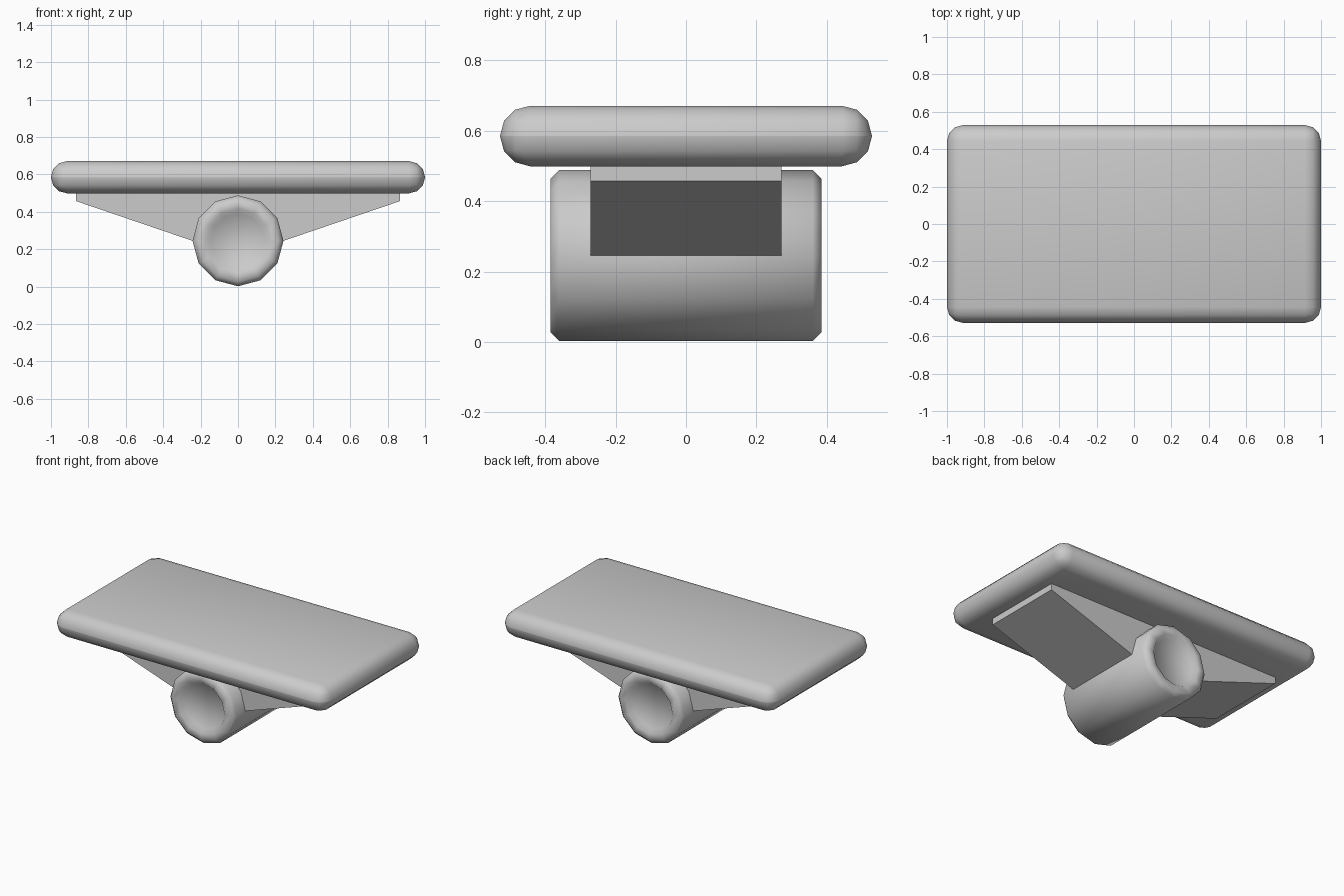
import bpy, bmesh, math

if "Cube" in bpy.data.objects:
    bpy.data.objects.remove(bpy.data.objects["Cube"])

def finish(name, bm, smooth=None):
    bmesh.ops.recalc_face_normals(bm, faces=bm.faces)
    mesh = bpy.data.meshes.new(name)
    bm.to_mesh(mesh)
    bm.free()
    ob = bpy.data.objects.new(name, mesh)
    bpy.context.collection.objects.link(ob)
    if smooth:
        bpy.ops.object.select_all(action='DESELECT')
        ob.select_set(True)
        bpy.context.view_layer.objects.active = ob
        bpy.ops.object.shade_smooth_by_angle(angle=math.radians(smooth))
    return ob

# Top plate: box with fully rounded rim
bm = bmesh.new()
bmesh.ops.create_cube(bm, size=1)
for v in bm.verts:
    v.co.x *= 2
    v.co.y *= 1.057
    v.co.z = v.co.z * 0.172 + 0.585
bmesh.ops.bevel(bm, geom=bm.edges[:], offset=0.0855, segments=3,
                profile=0.5, affect='EDGES')
finish("top_plate", bm, 50)

# Roller: 12-sided drum with a rounded lip and recessed disc at each end
SIDES, CENTRE_Z = 12, 0.245
end = [(0.147, 0.36), (0.172, 0.385), (0.218, 0.385), (0.243, 0.36)]
profile = [(r, -y) for r, y in end] + [(r, y) for r, y in reversed(end)]
bm = bmesh.new()
rings = []
for r, y in profile:
    rings.append([bm.verts.new((r * math.cos(2 * math.pi * i / SIDES), y,
                                CENTRE_Z + r * math.sin(2 * math.pi * i / SIDES)))
                  for i in range(SIDES)])
for a, b in zip(rings, rings[1:]):
    for i in range(SIDES):
        j = (i + 1) % SIDES
        bm.faces.new((a[i], a[j], b[j], b[i]))
bm.faces.new(rings[0])
bm.faces.new(rings[-1])
finish("roller", bm, 50)

# Bracket: tapered wedge joining the roller to the plate
half = [(0.865, 0.50), (0.865, 0.457), (0.243, 0.245)]
outline = half + [(-x, z) for x, z in reversed(half)]
bm = bmesh.new()
face = bm.faces.new([bm.verts.new((x, -0.271, z)) for x, z in outline])
ext = bmesh.ops.extrude_face_region(bm, geom=[face])
for v in ext["geom"]:
    if isinstance(v, bmesh.types.BMVert):
        v.co.y = 0.271
finish("bracket", bm)
